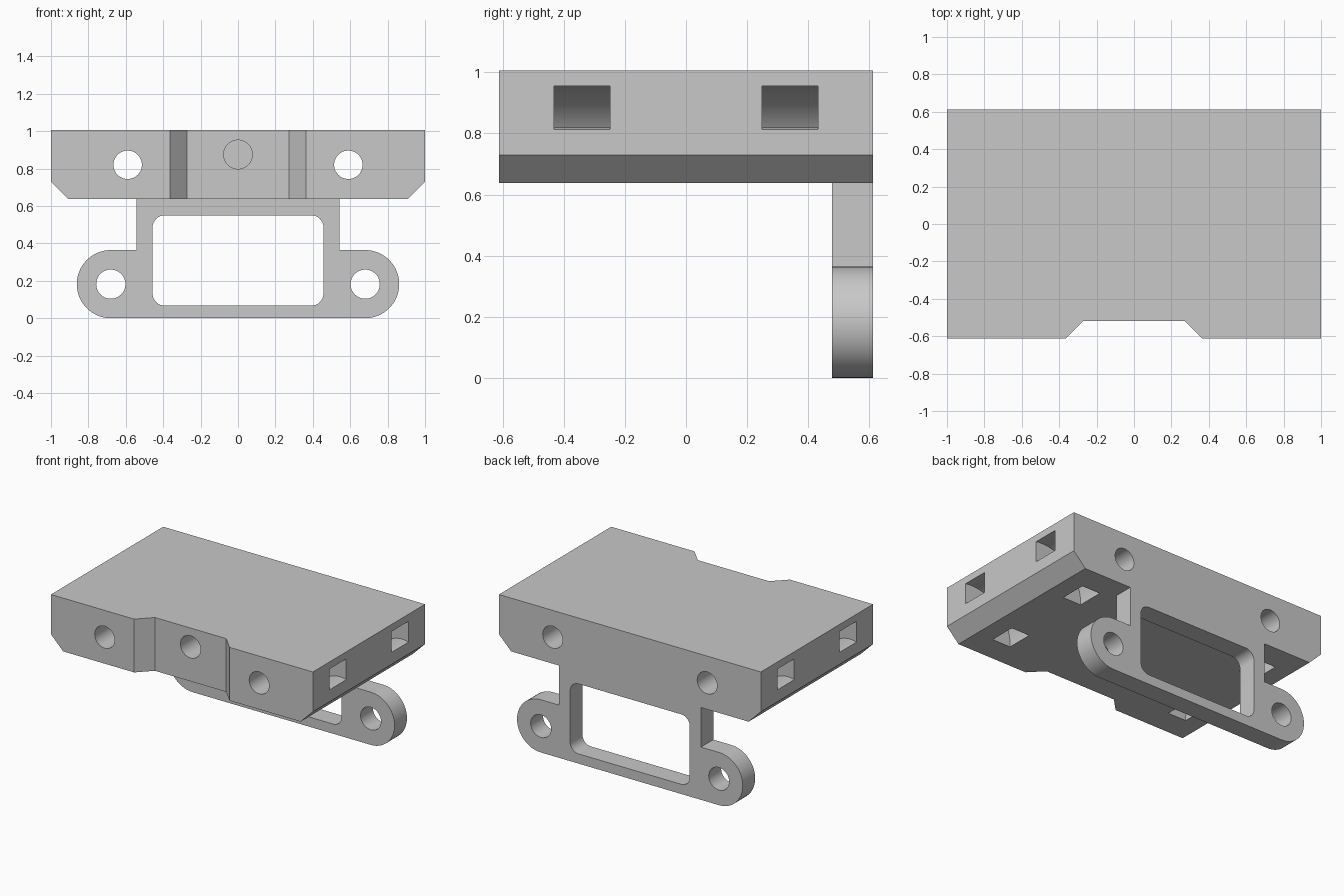
import bpy
import bmesh
from math import cos, sin, radians

if "Cube" in bpy.data.objects:
    bpy.data.objects.remove(bpy.data.objects["Cube"], do_unlink=True)

TOP, BASE, BACK, FRONT = 1.005, 0.637, 0.612, -0.612

grey = bpy.data.materials.new("plain_grey")
grey.use_nodes = True
grey.diffuse_color = (0.58, 0.58, 0.58, 1)
grey.node_tree.nodes["Principled BSDF"].inputs["Base Color"].default_value = grey.diffuse_color


def arc(cx, cz, r, a0, a1, n):
    """Points on a circular arc, angles in degrees."""
    steps = [radians(a0 + (a1 - a0) * i / n) for i in range(n + 1)]
    return [(cx + r * cos(a), cz + r * sin(a)) for a in steps]


def circle(cx, cz, r):
    return arc(cx, cz, r, 0, 360, 48)[:-1]


def prism(name, profile, lo, hi, axis="y"):
    """Extrude a flat profile along y (profile in x, z) or z (profile in x, y)."""
    bm = bmesh.new()
    place = (lambda u, v, d: (u, d, v)) if axis == "y" else (lambda u, v, d: (u, v, d))
    face = bm.faces.new([bm.verts.new(place(u, v, lo)) for u, v in profile])
    grown = bmesh.ops.extrude_face_region(bm, geom=[face])["geom"]
    shift = place(0, 0, hi - lo)
    bmesh.ops.translate(bm, vec=shift, verts=[g for g in grown if isinstance(g, bmesh.types.BMVert)])
    bmesh.ops.recalc_face_normals(bm, faces=bm.faces)
    mesh = bpy.data.meshes.new(name)
    bm.to_mesh(mesh)
    bm.free()
    mesh.materials.append(grey)
    obj = bpy.data.objects.new(name, mesh)
    bpy.context.collection.objects.link(obj)
    return obj


def combine(target, tool, operation="DIFFERENCE"):
    """Apply a boolean and discard the tool."""
    mod = target.modifiers.new("boolean", "BOOLEAN")
    mod.operation = operation
    mod.solver = "EXACT"
    mod.object = tool
    bpy.context.view_layer.objects.active = target
    bpy.ops.object.modifier_apply(modifier=mod.name)
    bpy.data.objects.remove(tool, do_unlink=True)


# Main block with chamfered lower side edges
body = prism("mounting_bracket",
             [(-1, TOP), (-1, 0.73), (-0.907, BASE), (0.907, BASE), (1, 0.73), (1, TOP)],
             FRONT, BACK)

# Recess across the middle of the front
combine(body, prism("front_recess",
                    [(-0.46, -0.71), (-0.272, -0.518), (0.272, -0.518), (0.46, -0.71)],
                    0.5, 1.2, "z"))

# Hanging frame: neck plus a bar with rounded ears
EAR_X, EAR_R = 0.68, 0.182
right_half = (arc(EAR_X, EAR_R, EAR_R, -90, 90, 32)
              + [(0.543, 2 * EAR_R), (0.543, BASE)])
left_half = [(-x, z) for x, z in reversed(right_half)]
frame = prism("hanging_frame", right_half + left_half, 0.477, BACK)

# Rounded window in the frame
r = 0.065
window = []
for cx, cz, start in ((0.457 - r, 0.55 - r, 0), (r - 0.457, 0.55 - r, 90),
                      (r - 0.457, 0.067 + r, 180), (0.457 - r, 0.067 + r, 270)):
    window += arc(cx, cz, r, start, start + 90, 10)
combine(frame, prism("window", window, 0.3, 0.8))

for side in (-1, 1):
    combine(frame, prism("ear_hole", circle(side * EAR_X, EAR_R, 0.078), 0.3, 0.8))
combine(body, frame, "UNION")

# Long bolt holes through the block, and a blind hole in the recess
for side in (-1, 1):
    combine(body, prism("bolt_hole", circle(side * 0.59, 0.82, 0.076), -0.8, 0.8))
combine(body, prism("blind_hole", circle(0, 0.875, 0.077), -0.8, -0.2))

# Curved strap slots running from the side faces to the underside
for side in (-1, 1):
    slot = arc(0.95, 0.65, 0.17, 60, 190, 24) + arc(0.95, 0.65, 0.31, 190, 60, 24)
    for y in (-0.34, 0.34):
        combine(body, prism("strap_slot", [(side * x, z) for x, z in slot], y - 0.092, y + 0.092))

# One material throughout, smooth curves with sharp edges
body.data.materials.clear()
body.data.materials.append(grey)
for poly in body.data.polygons:
    poly.material_index = 0
bpy.ops.object.select_all(action="DESELECT")
body.select_set(True)
bpy.context.view_layer.objects.active = body
bpy.ops.object.shade_smooth_by_angle(angle=radians(30))
